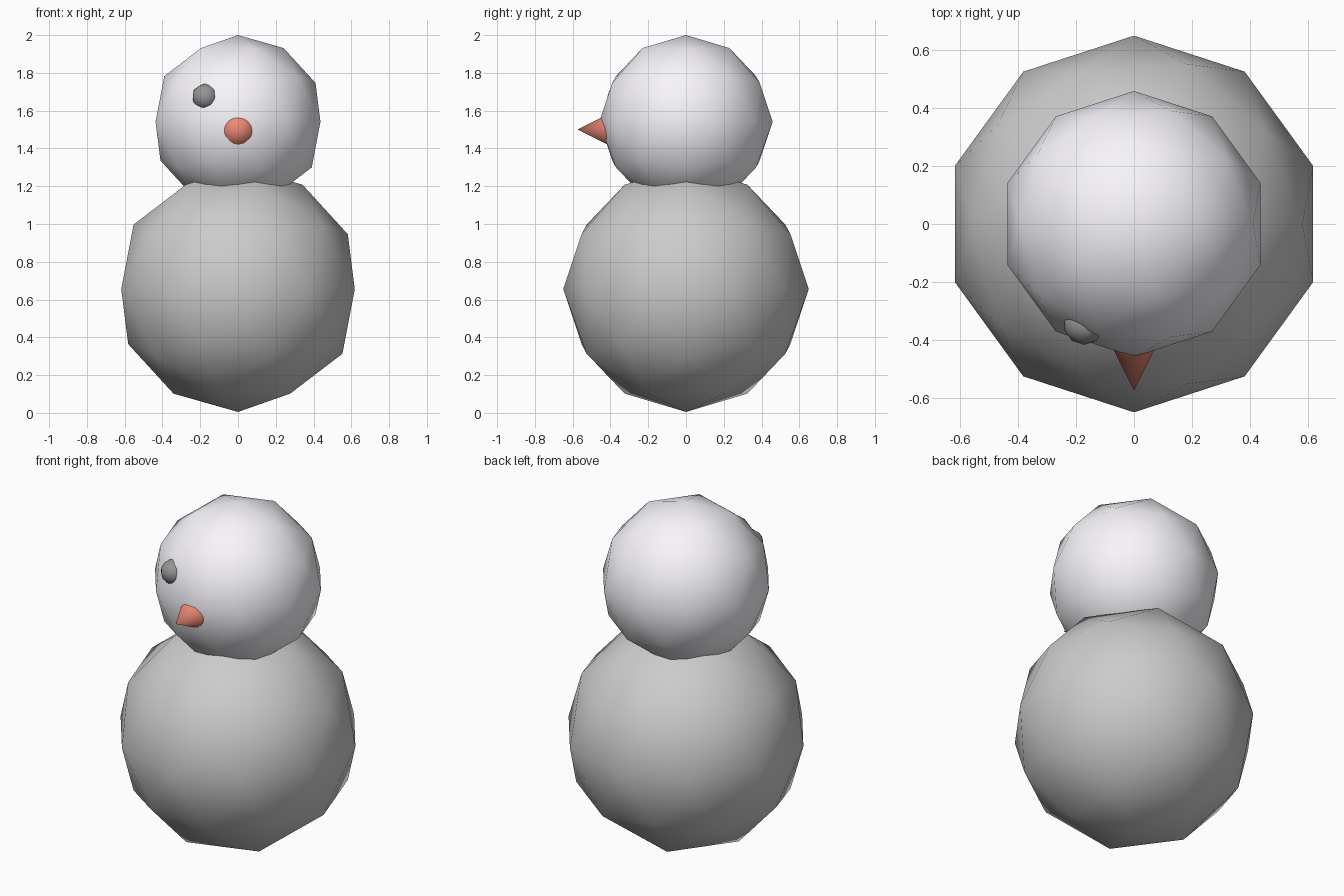
import bpy
import math

if "Cube" in bpy.data.objects:
    bpy.data.objects.remove(bpy.data.objects["Cube"])


def finish(name, color=None):
    """Name the active object, shade it smooth and optionally colour it."""
    ob = bpy.context.object
    ob.name = name
    for p in ob.data.polygons:
        p.use_smooth = True
    if color:
        mat = bpy.data.materials.new(name + "_color")
        mat.diffuse_color = (*color, 1)
        mat.use_nodes = True
        mat.node_tree.nodes["Principled BSDF"].inputs["Base Color"].default_value = mat.diffuse_color
        ob.data.materials.append(mat)
    return ob


def ball(name, radius, loc, color=None):
    bpy.ops.mesh.primitive_ico_sphere_add(subdivisions=2, radius=radius, location=loc)
    return finish(name, color)


# Snow balls: coarse icospheres with smooth shading
ball("body", 0.65, (0, 0, 0.655))
ball("head", 0.459, (0, 0, 1.541), (0.94, 0.92, 0.97))

# Single eye sunk into the head
ball("eye", 0.071, (-0.172, -0.346, 1.673), (0.3, 0.3, 0.3))

# Cone nose pointing forward, base hidden in the head
bpy.ops.mesh.primitive_cone_add(vertices=32, radius1=0.1, radius2=0, depth=0.2,
                                location=(0, -0.475, 1.5),
                                rotation=(math.radians(90), 0, 0))
nose = finish("nose", (0.85, 0.25, 0.18))
bpy.ops.object.shade_smooth_by_angle(angle=math.radians(40))
